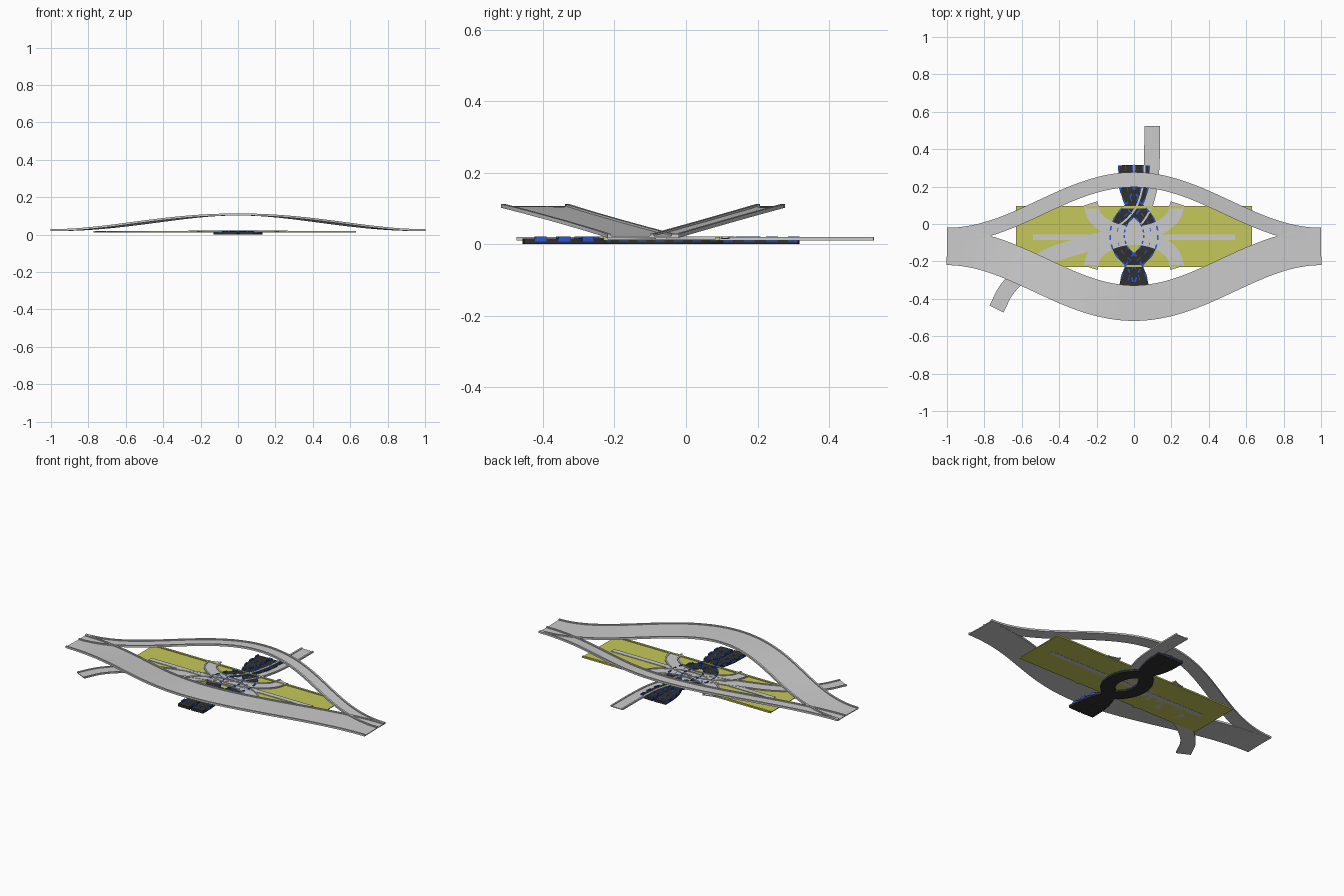
import bpy, bmesh, math
from mathutils import Vector

if "Cube" in bpy.data.objects:
    bpy.data.objects.remove(bpy.data.objects["Cube"])


def material(name, rgb):
    m = bpy.data.materials.new(name)
    m.diffuse_color = (*rgb, 1)
    m.use_nodes = True
    m.node_tree.nodes["Principled BSDF"].inputs["Base Color"].default_value = m.diffuse_color
    return m


YELLOW = material("yellow", (0.56, 0.58, 0.10))
DARK = material("dark", (0.03, 0.03, 0.03))
BLUE = material("blue", (0.02, 0.10, 0.75))


def finish(bm, name, mat=None):
    bmesh.ops.recalc_face_normals(bm, faces=bm.faces)
    me = bpy.data.meshes.new(name)
    bm.to_mesh(me)
    bm.free()
    ob = bpy.data.objects.new(name, me)
    bpy.context.collection.objects.link(ob)
    if mat:
        me.materials.append(mat)
    return ob


def spline(pts, n=8):
    """Smooth path through flat control points."""
    p = [Vector((x, y, 0)) for x, y in pts]
    p = [2 * p[0] - p[1]] + p + [2 * p[-1] - p[-2]]
    out = []
    for i in range(1, len(p) - 2):
        a, b, c, d = p[i - 1:i + 3]
        for k in range(n):
            t = k / n
            out.append(0.5 * (2 * b + (c - a) * t + (2 * a - 5 * b + 4 * c - d) * t * t
                              + (3 * b - a - 3 * c + d) * t ** 3))
    return out + [p[-2]]


def rings(path, profile):
    """Cross-sections placed square to the path."""
    res = []
    for i, q in enumerate(path):
        d = path[min(i + 1, len(path) - 1)] - path[max(i - 1, 0)]
        side = Vector((-d.y, d.x, 0)).normalized()
        res.append([q + side * o + Vector((0, 0, z)) for o, z in profile])
    return res


def skin(bm, secs):
    vs = [[bm.verts.new(c) for c in s] for s in secs]
    n = len(vs[0])
    for a, b in zip(vs, vs[1:]):
        for j in range(n):
            k = (j + 1) % n
            bm.faces.new((a[j], a[k], b[k], b[j]))
    bm.faces.new(vs[0])
    bm.faces.new(vs[-1][::-1])


def road(name, path, width, z0, z1, z2, kerb=0.010, mat=None):
    """Deck from z0 to z1 with a kerb up to z2 along both edges."""
    w, v = width / 2, width / 2 - kerb
    prof = [(-w, z0), (w, z0), (w, z2), (v, z2), (v, z1), (-v, z1), (-v, z2), (-w, z2)]
    bm = bmesh.new()
    skin(bm, rings(path, prof))
    return finish(bm, name, mat)


def box(name, x0, x1, y0, y1, z0, z1, mat=None):
    bm = bmesh.new()
    bmesh.ops.create_cube(bm, size=1)
    for v in bm.verts:
        v.co = ((x0 + x1) / 2 + v.co.x * (x1 - x0), (y0 + y1) / 2 + v.co.y * (y1 - y0),
                (z0 + z1) / 2 + v.co.z * (z1 - z0))
    return finish(bm, name, mat)


# Two arched bypass decks that bow apart and rise together
def arch(y_end, bow):
    path = []
    for i in range(65):
        x = -1 + i / 32
        f = 0.5 * (1 + math.cos(math.pi * x))
        path.append(Vector((x, y_end + bow * f, 0.018 + 0.084 * f)))
    return path


road("front_deck", arch(-0.125, -0.298), 0.19, 0, 0.005, 0.011)
road("back_deck", arch(-0.060, 0.297), 0.08, 0, 0.005, 0.011)

# Yellow ground plate with edge kerbs
box("ground_plate", -0.63, 0.63, -0.23, 0.095, 0.011, 0.015, YELLOW)
for tag, y in (("front", -0.23), ("back", 0.083)):
    box("plate_kerb_" + tag, -0.63, 0.63, y, y + 0.012, 0.015, 0.020, YELLOW)

# Dark lower roads weaving across each other, with dashed blue kerbs
weave = [(0.045, 0.315), (0.038, 0.20), (0, 0.10), (-0.068, 0.02), (-0.09, -0.06),
         (-0.068, -0.14), (0, -0.22), (0.038, -0.33), (0.045, -0.455)]
for tag, s in (("left", 1), ("right", -1)):
    path = spline([(s * x, y) for x, y in weave])
    bm = bmesh.new()
    skin(bm, rings(path, [(-0.04, 0), (0.04, 0), (0.04, 0.0165), (-0.04, 0.0165)]))
    finish(bm, "lower_road_" + tag, DARK)
    bm = bmesh.new()
    for o in (-0.038, 0.038, 0):
        h = 0.004 if o else 0.002
        z = 0.022 if o else 0.018
        secs = rings(path, [(o - h, 0.008), (o + h, 0.008), (o + h, z), (o - h, z)])
        for i in range(0, len(secs) - 2, 4):
            skin(bm, secs[i:i + 3])
    finish(bm, "blue_kerb_dashes_" + tag, BLUE)

# Long connecting road from lower left through the centre to the back
link = [(-0.735, -0.455), (-0.68, -0.35), (-0.59, -0.26), (-0.45, -0.17), (-0.25, -0.105),
        (-0.08, -0.05), (0.03, 0.05), (0.08, 0.18), (0.095, 0.33), (0.097, 0.525)]
road("connecting_road", spline(link), 0.084, 0.011, 0.0155, 0.0195)

# Slip roads curving in to the centre from the four corners
for tag, s in (("back", 1), ("front", -1)):
    pts = [(-0.232, 0.172), (-0.205, 0.095), (-0.12, 0.035), (0, 0.012),
           (0.12, 0.035), (0.205, 0.095), (0.232, 0.172)]
    road("slip_road_" + tag, spline([(x, -0.062 + s * y) for x, y in pts]),
         0.075, 0.014, 0.0175, 0.0215, kerb=0.008)

# Straight central strip
box("central_strip", -0.54, 0.54, -0.085, -0.055, 0.010, 0.0185)
